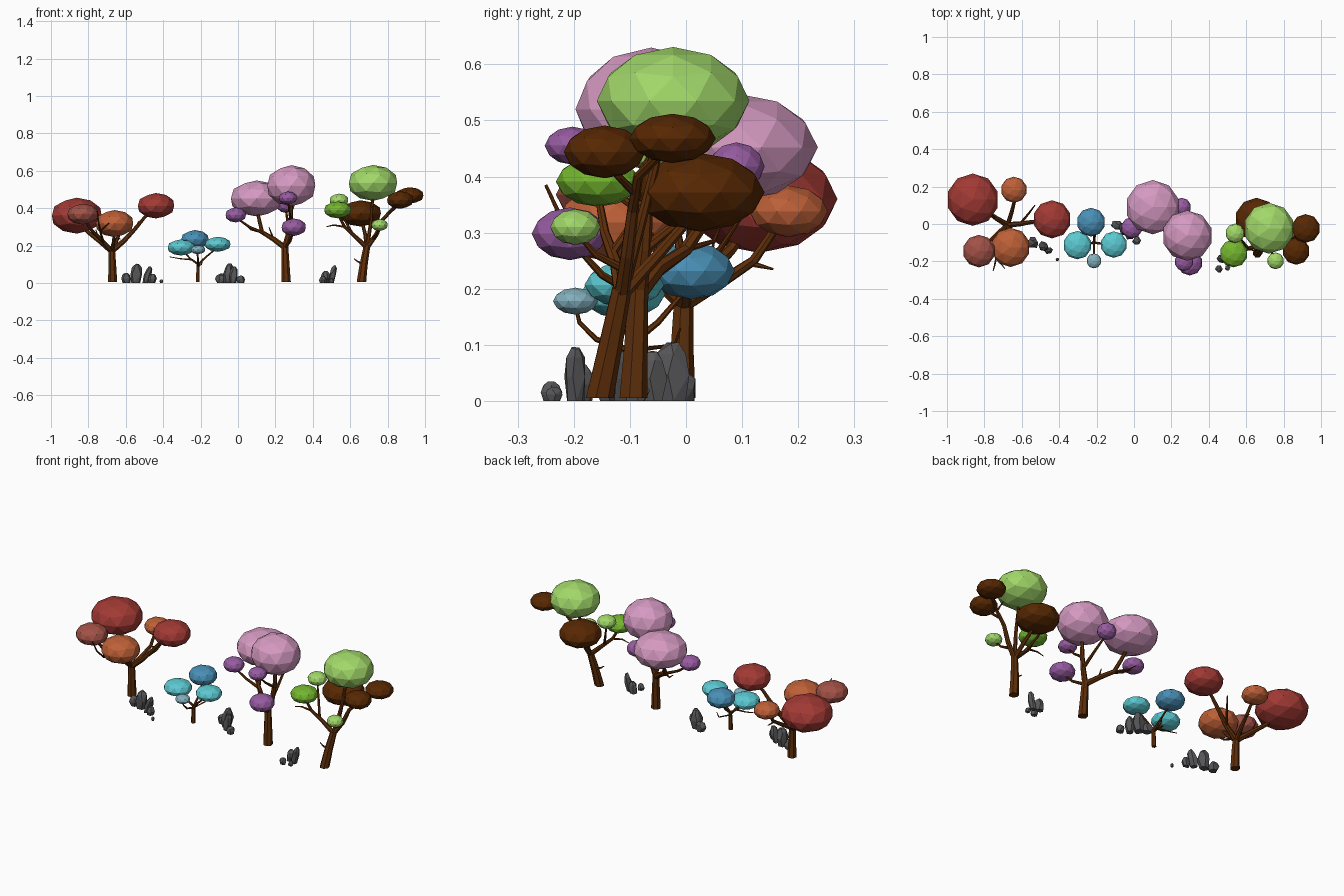
import bpy, bmesh, math, random
from mathutils import Vector, Matrix

random.seed(4)


def mat(name, r, g, b):
    m = bpy.data.materials.new(name)
    m.diffuse_color = tuple((c / 255) ** 2.2 for c in (r, g, b)) + (1,)
    return m


BARK = mat("bark", 95, 50, 18)
RED = mat("red", 160, 60, 55)
ROSE = mat("rose", 160, 82, 72)
ORANGE = mat("orange", 188, 96, 58)
BLUE = mat("blue", 74, 142, 180)
TEAL = mat("teal", 92, 200, 208)
MIST = mat("mist", 130, 175, 188)
PINK = mat("pink", 212, 152, 192)
PURPLE = mat("purple", 150, 92, 160)
LIME = mat("lime", 160, 215, 105)
GREEN = mat("green", 115, 180, 50)
BROWN = mat("brown_leaf", 88, 44, 10)
STONE = mat("stone", 88, 88, 90)


def finish(bm, name, material):
    me = bpy.data.meshes.new(name)
    bm.to_mesh(me)
    bm.free()
    me.materials.append(material)
    ob = bpy.data.objects.new(name, me)
    bpy.context.collection.objects.link(ob)
    return ob


def crown(name, material, x, y, z, r, h):
    """Flattened low-poly leaf ball"""
    bm = bmesh.new()
    bmesh.ops.create_icosphere(bm, subdivisions=2, radius=1,
                               matrix=Matrix.Translation((x, y, z)) @ Matrix.Diagonal((r, r, h, 1)))
    finish(bm, name, material)


def wood(name, paths, sides=7):
    """Tapered tubes; each path is (start radius, end radius, points)"""
    bm = bmesh.new()
    for r0, r1, pts in paths:
        pts = [Vector(p) for p in pts]
        rings = []
        for i, p in enumerate(pts):
            d = (pts[min(i + 1, len(pts) - 1)] - pts[max(i - 1, 0)]).normalized()
            if p.z < 0.01:
                d = Vector((0, 0, 1))
            u = (Vector((0, 1, 0)) - d * d.y)
            if u.length < 0.3:
                u = Vector((1, 0, 0)) - d * d.x
            u.normalize()
            v = d.cross(u)
            r = r0 + (r1 - r0) * i / (len(pts) - 1)
            rings.append([bm.verts.new(p + r * (u * math.cos(a) + v * math.sin(a)))
                          for a in (2 * math.pi * k / sides for k in range(sides))])
        for a, b in zip(rings, rings[1:]):
            for k in range(sides):
                j = (k + 1) % sides
                bm.faces.new((a[k], a[j], b[j], b[k]))
        bm.faces.new(rings[0][::-1])
        bm.faces.new(rings[-1])
    bmesh.ops.recalc_face_normals(bm, faces=bm.faces)
    finish(bm, name, BARK)


def rock(name, x, y, w, d, h, lean=0.0):
    """Chiselled stone: hull of three uneven rings"""
    bm = bmesh.new()
    for t, s in ((0, 0.75), (0.45, 1.0), (0.8, 0.75), (1, 0.35)):
        for k in range(6):
            a = math.tau * k / 6 + random.uniform(-.25, .25)
            q = s * random.uniform(.85, 1.05)
            bm.verts.new((x + w * q * math.cos(a) + lean * t, y + d * q * math.sin(a),
                          h * t * (1 if t < 1 else random.uniform(.93, 1))))
    res = bmesh.ops.convex_hull(bm, input=bm.verts)
    bmesh.ops.delete(bm, geom=[v for v in bm.verts if not v.link_faces], context='VERTS')
    bmesh.ops.dissolve_limit(bm, angle_limit=0.2, verts=bm.verts, edges=bm.edges)
    finish(bm, name, STONE)


# Leaf crowns: tree by tree
for c in (
    ("red_crown_big", RED, -.862, .13, .36, .14, .096),
    ("red_crown_right", RED, -.438, .025, .413, .102, .068),
    ("rose_crown", ROSE, -.829, -.145, .368, .087, .056),
    ("orange_crown_big", ORANGE, -.66, -.125, .318, .105, .072),
    ("orange_crown_small", ORANGE, -.642, .183, .338, .07, .046),
    ("blue_crown", BLUE, -.23, .01, .232, .077, .051),
    ("teal_crown_left", TEAL, -.303, -.113, .19, .076, .043),
    ("teal_crown_right", TEAL, -.108, -.11, .207, .071, .04),
    ("mist_crown", MIST, -.214, -.197, .178, .04, .024),
    ("pink_crown_left", PINK, .1, .09, .452, .145, .096),
    ("pink_crown_right", PINK, .285, -.062, .52, .135, .11),
    ("purple_crown_back", PURPLE, .255, .09, .418, .05, .043),
    ("purple_crown_left", PURPLE, -.012, -.02, .364, .057, .04),
    ("purple_crown_front", PURPLE, .298, -.207, .298, .068, .047),
    ("purple_crown_upper", PURPLE, .267, -.202, .455, .05, .034),
    ("lime_crown_big", LIME, .722, -.023, .535, .136, .096),
    ("brown_crown_big", BROWN, .655, .025, .372, .115, .07),
    ("brown_crown_right", BROWN, .918, -.024, .468, .077, .044),
    ("brown_crown_front", BROWN, .867, -.145, .444, .073, .047),
    ("green_crown", GREEN, .533, -.157, .391, .075, .045),
    ("lime_crown_left", LIME, .54, -.05, .442, .052, .036),
    ("lime_crown_front", LIME, .757, -.197, .31, .045, .032),
):
    crown(*c)

# Red tree trunk and branches
wood("red_tree_wood", [
    (.025, .018, [(-.67, -.008, 0.005), (-.672, -.008, .09), (-.675, -.005, .18)]),
    (.016, .006, [(-.675, -.005, .17), (-.61, 0, .225), (-.55, .01, .29), (-.5, .015, .35), (-.44, .025, .4)]),
    (.016, .008, [(-.675, -.005, .17), (-.735, .03, .22), (-.8, .08, .27), (-.86, .13, .34)]),
    (.014, .006, [(-.675, -.005, .17), (-.73, -.05, .23), (-.79, -.11, .29), (-.83, -.145, .36)]),
    (.013, .006, [(-.675, -.005, .17), (-.665, -.06, .22), (-.66, -.12, .3)]),
    (.013, .007, [(-.675, -.005, .17), (-.655, .06, .21), (-.64, .12, .25), (-.642, .175, .33)]),
    (.006, .002, [(-.643, .115, .245), (-.63, .155, .235)]),
    (.008, .003, [(-.61, 0, .225), (-.56, .06, .27), (-.53, .1, .33)]),
    (.007, .003, [(-.72, -.05, .22), (-.735, -.17, .27), (-.745, -.22, .32), (-.753, -.25, .385)]),
    (.006, .002, [(-.735, -.18, .28), (-.69, -.24, .32)]),
    (.006, .002, [(-.74, .035, .22), (-.76, .05, .285)]),
])

# Blue tree trunk and branches
wood("blue_tree_wood", [
    (.012, .009, [(-.215, -.1, 0.005), (-.214, -.1, .06), (-.212, -.1, .11)]),
    (.007, .004, [(-.212, -.1, .1), (-.255, -.105, .13), (-.3, -.113, .18)]),
    (.007, .004, [(-.212, -.1, .1), (-.17, -.105, .14), (-.11, -.11, .19)]),
    (.007, .004, [(-.212, -.1, .1), (-.215, -.05, .14), (-.23, .01, .21)]),
    (.006, .003, [(-.213, -.1, .09), (-.214, -.16, .11), (-.214, -.19, .14), (-.214, -.197, .17)]),
    (.005, .002, [(-.25, -.105, .125), (-.31, -.1, .13), (-.365, -.1, .14)]),
    (.005, .002, [(-.215, -.095, .09), (-.195, -.02, .1), (-.19, -.01, .13)]),
], 6)

# Pink tree trunk and branches
wood("pink_tree_wood", [
    (.026, .018, [(.257, -.095, 0.005), (.254, -.09, .1), (.25, -.085, .21)]),
    (.016, .008, [(.25, -.085, .19), (.19, -.05, .235), (.13, .0, .27), (.115, .04, .33), (.1, .08, .4)]),
    (.009, .005, [(.14, -.01, .265), (.06, -.015, .3), (-.01, -.02, .35)]),
    (.016, .009, [(.25, -.085, .19), (.272, -.075, .27), (.283, -.07, .35), (.285, -.065, .46)]),
    (.01, .005, [(.272, -.075, .27), (.265, 0, .33), (.255, .085, .4)]),
    (.009, .005, [(.252, -.088, .19), (.28, -.15, .225), (.298, -.2, .28)]),
    (.008, .004, [(.282, -.07, .33), (.275, -.14, .38), (.267, -.2, .44)]),
    (.006, .002, [(.19, -.05, .235), (.165, -.06, .3)]),
    (.006, .002, [(.13, 0, .27), (.07, .05, .285), (.04, .06, .31)]),
])

# Green tree trunk and branches
wood("green_tree_wood", [
    (.026, .018, [(.66, -.155, 0.005), (.672, -.135, .1), (.69, -.115, .2)]),
    (.014, .007, [(.69, -.115, .19), (.74, -.105, .26), (.775, -.095, .34), (.83, -.085, .4), (.92, -.03, .455)]),
    (.008, .005, [(.8, -.09, .37), (.84, -.12, .4), (.867, -.145, .43)]),
    (.014, .006, [(.69, -.115, .19), (.63, -.125, .245), (.57, -.145, .3), (.533, -.157, .37)]),
    (.008, .004, [(.61, -.13, .265), (.57, -.08, .34), (.54, -.05, .43)]),
    (.013, .008, [(.69, -.115, .19), (.68, -.05, .26), (.66, .02, .34)]),
    (.012, .007, [(.69, -.115, .19), (.71, -.08, .32), (.722, -.04, .48)]),
    (.008, .004, [(.72, -.11, .235), (.74, -.16, .26), (.757, -.195, .3)]),
    (.007, .002, [(.672, -.135, .1), (.64, -.14, .115), (.62, -.14, .13)]),
    (.006, .002, [(.57, -.145, .3), (.51, -.15, .31), (.47, -.15, .3)]),
    (.006, .002, [(.83, -.085, .4), (.81, -.06, .45)]),
])

# Rock clusters
for i, r in enumerate((
    (-.595, -.09, .03, .032, .055, -.005), (-.545, -.1, .034, .035, .105, .005),
    (-.495, -.12, .022, .03, .09, .025), (-.462, -.14, .024, .022, .05, .008),
    (-.41, -.19, .01, .01, .02, 0),
    (-.09, -.005, .033, .03, .05, 0), (-.055, -.025, .032, .038, .105, .01),
    (-.025, -.06, .024, .028, .09, .005), (.015, -.09, .026, .026, .04, 0),
    (.465, -.185, .027, .025, .065, .005), (.497, -.197, .02, .024, .097, .02),
    (.455, -.24, .022, .022, .035, 0), (.5, -.235, .015, .018, .025, 0),
)):
    rock("rock_%d" % (i + 1), *r)
